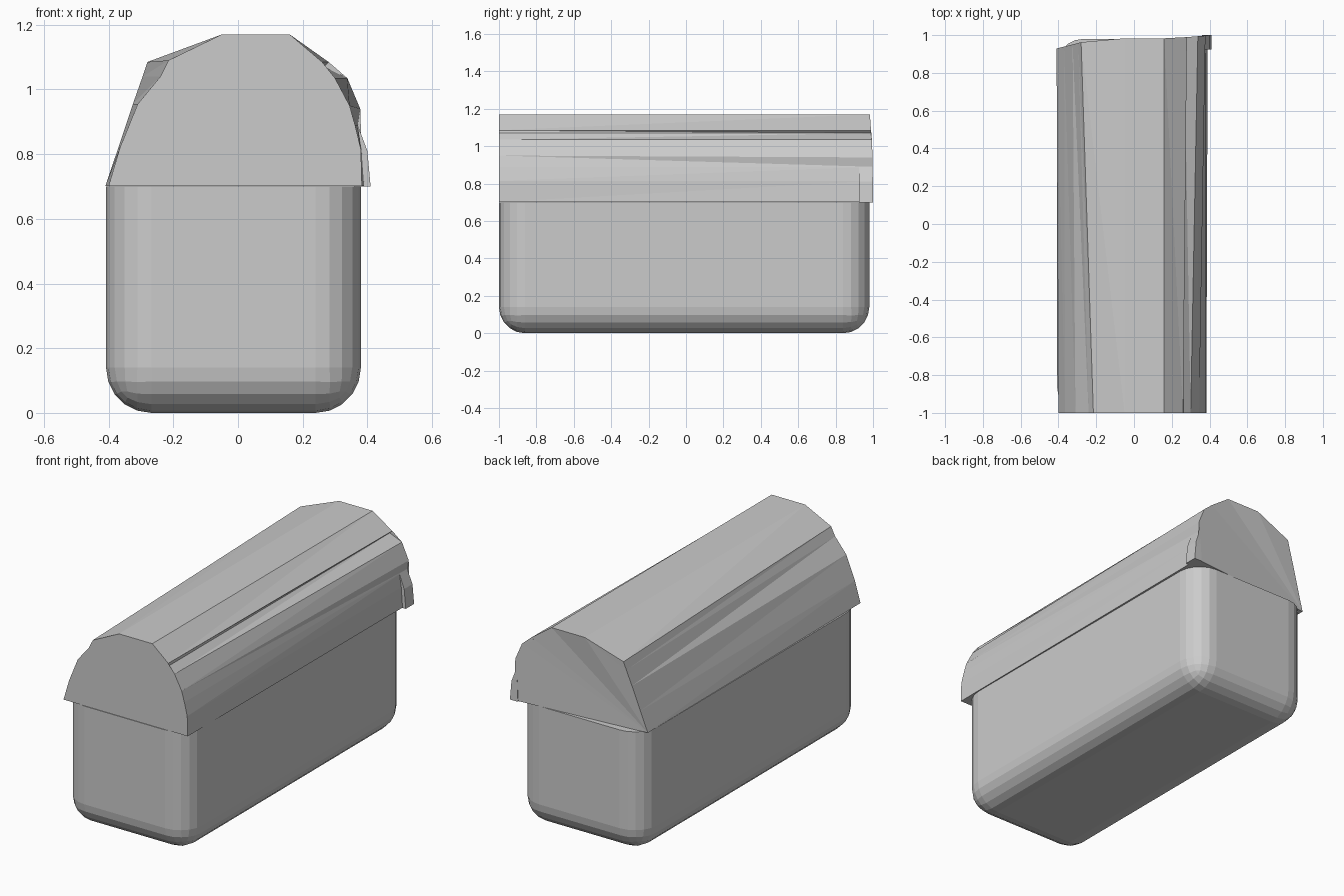
import bpy
import bmesh

if "Cube" in bpy.data.objects:
    bpy.data.objects.remove(bpy.data.objects["Cube"])

grey = bpy.data.materials.new("plain grey")
grey.diffuse_color = (0.6, 0.6, 0.6, 1)
grey.use_nodes = True
grey.node_tree.nodes["Principled BSDF"].inputs["Base Color"].default_value = grey.diffuse_color


def finish(bm, name):
    bmesh.ops.recalc_face_normals(bm, faces=bm.faces)
    mesh = bpy.data.meshes.new(name)
    bm.to_mesh(mesh)
    bm.free()
    mesh.materials.append(grey)
    obj = bpy.data.objects.new(name, mesh)
    bpy.context.collection.objects.link(obj)
    return obj


# Tub: box with rounded upright corners and rounded bottom rim
X0, X1, Y0, Y1, RIM = -0.408, 0.38, -1.0, 0.98, 0.70
bm = bmesh.new()
bmesh.ops.create_cube(bm, size=1)
for v in bm.verts:
    v.co.x = X0 if v.co.x < 0 else X1
    v.co.y = Y0 if v.co.y < 0 else Y1
    v.co.z = 0 if v.co.z < 0 else RIM
edges = [e for e in bm.edges if min(v.co.z for v in e.verts) < 0.01]
bmesh.ops.bevel(bm, geom=edges, offset=0.14, offset_type='OFFSET',
                segments=5, profile=0.5, affect='EDGES')
finish(bm, "tub")


# Lid: uneven barrel vault lofted between a front and a back section (x, z)
front = [(-0.40, 0.702), (-0.365, 0.82), (-0.31, 0.955), (-0.24, 1.04),
         (-0.215, 1.09), (-0.05, 1.17), (0.16, 1.17), (0.26, 1.085),
         (0.262, 1.07), (0.30, 1.035), (0.345, 0.95), (0.362, 0.89),
         (0.38, 0.815), (0.383, 0.702)]
back = [(-0.41, 0.702), (-0.37, 0.82), (-0.325, 0.955), (-0.295, 1.04),
        (-0.28, 1.085), (-0.05, 1.17), (0.16, 1.17), (0.28, 1.085),
        (0.265, 1.07), (0.338, 1.035), (0.378, 0.94), (0.37, 0.89),
        (0.382, 0.815), (0.39, 0.702)]


def back_y(x):
    # back end leans forward on the left side
    if x < -0.28:
        return 0.962 + (x + 0.28) * 0.25
    if x < -0.05:
        return 0.983 + (x + 0.05) * 0.09
    return 0.983 + max(0, x - 0.2) * 0.08


bm = bmesh.new()
a = [bm.verts.new((x, -1.0, z)) for x, z in front]
b = [bm.verts.new((x, back_y(x), z)) for x, z in back]
n = len(a)
for i in range(n):
    j = (i + 1) % n
    bm.faces.new((a[i], a[j], b[j], b[i]))
bm.faces.new(a)
bm.faces.new(b[::-1])
bmesh.ops.triangulate(bm, faces=bm.faces[:])
finish(bm, "lid")

# Flared tab at the right back corner of the lid
bm = bmesh.new()
tab = [(0.36, 0.70), (0.41, 0.70), (0.40, 0.81), (0.37, 0.89)]
p = [bm.verts.new((x, 0.925, z)) for x, z in tab]
q = [bm.verts.new((x, 1.0 if z < 0.85 else 0.995, z)) for x, z in tab]
for i in range(4):
    j = (i + 1) % 4
    bm.faces.new((p[i], p[j], q[j], q[i]))
bm.faces.new(p)
bm.faces.new(q[::-1])
finish(bm, "lid_corner_tab")
